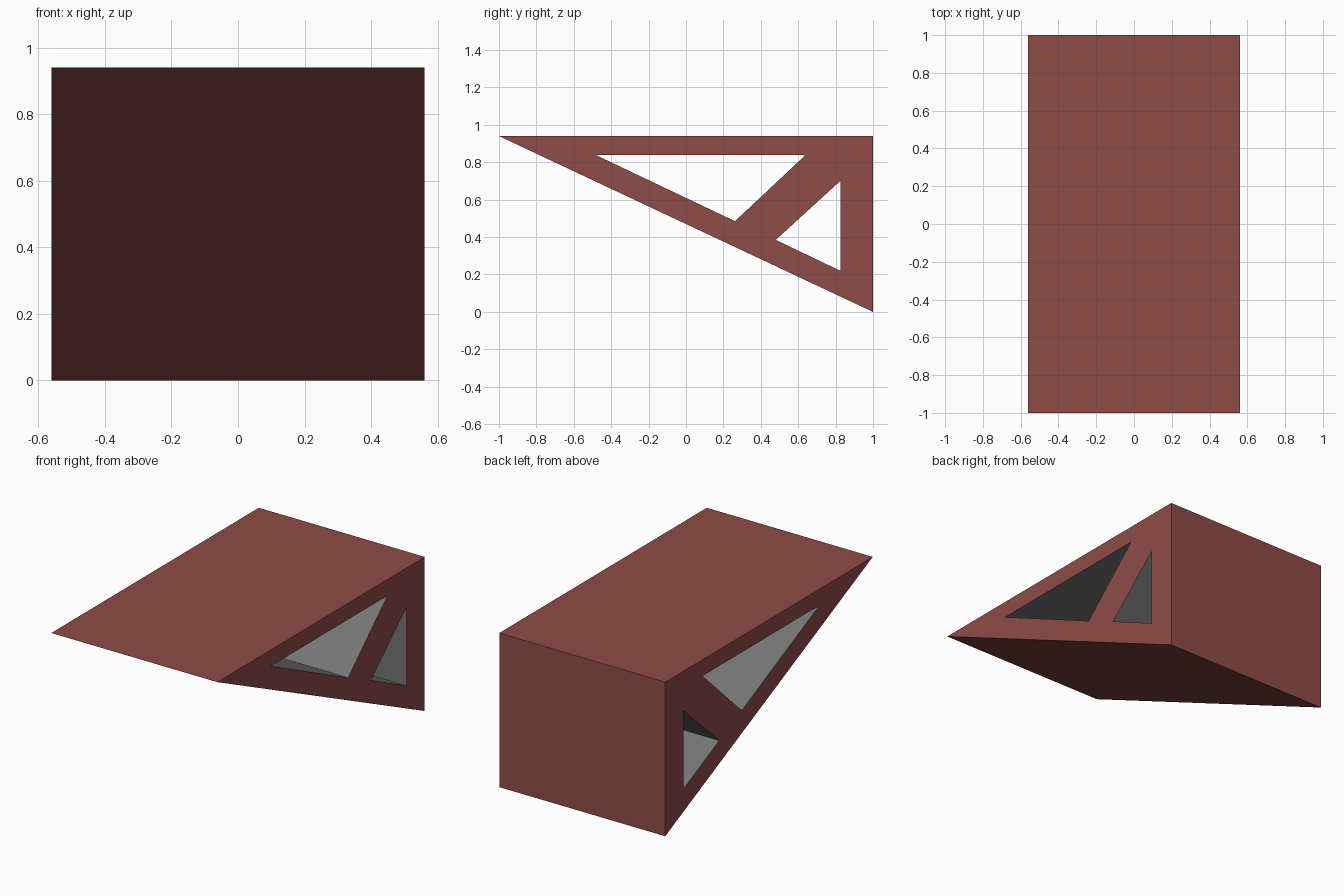
import bpy, bmesh

if "Cube" in bpy.data.objects:
    bpy.data.objects.remove(bpy.data.objects["Cube"])

HALF_WIDTH = 0.56

# side profiles as (y, z)
OUTER = [(-1.0, 0.94), (1.0, 0.94), (1.0, 0.0)]
HOLES = [
    [(-0.485, 0.84), (0.64, 0.84), (0.262, 0.485)],
    [(0.825, 0.70), (0.825, 0.22), (0.48, 0.385)],
]


def material(name, rgb):
    mat = bpy.data.materials.new(name)
    mat.diffuse_color = (*rgb, 1.0)
    mat.use_nodes = True
    mat.node_tree.nodes["Principled BSDF"].inputs["Base Color"].default_value = mat.diffuse_color
    return mat


def loop_wall(bm, profile, mat_index):
    """Wall running across the full width; returns its edge loops left and right."""
    sides = [[bm.verts.new((x, y, z)) for y, z in profile]
             for x in (-HALF_WIDTH, HALF_WIDTH)]
    n = len(profile)
    for i in range(n):
        j = (i + 1) % n
        face = bm.faces.new((sides[0][i], sides[0][j], sides[1][j], sides[1][i]))
        face.material_index = mat_index
    return [[bm.edges.get((s[i], s[(i + 1) % n])) for i in range(n)] for s in sides]


bm = bmesh.new()
# red outside walls, grey walls inside the two openings
loops = [loop_wall(bm, OUTER, 0)] + [loop_wall(bm, h, 1) for h in HOLES]

# red side faces with the openings left free
for side, sign in ((0, -1), (1, 1)):
    edges = [e for pair in loops for e in pair[side]]
    bmesh.ops.triangle_fill(bm, edges=edges, use_beauty=True, normal=(sign, 0, 0))
bmesh.ops.recalc_face_normals(bm, faces=bm.faces[:])

mesh = bpy.data.meshes.new("wedge_bracket")
bm.to_mesh(mesh)
bm.free()
mesh.materials.append(material("brick red", (0.275, 0.072, 0.063)))
mesh.materials.append(material("mid grey", (0.18, 0.18, 0.18)))
bpy.context.collection.objects.link(bpy.data.objects.new("wedge_bracket", mesh))
